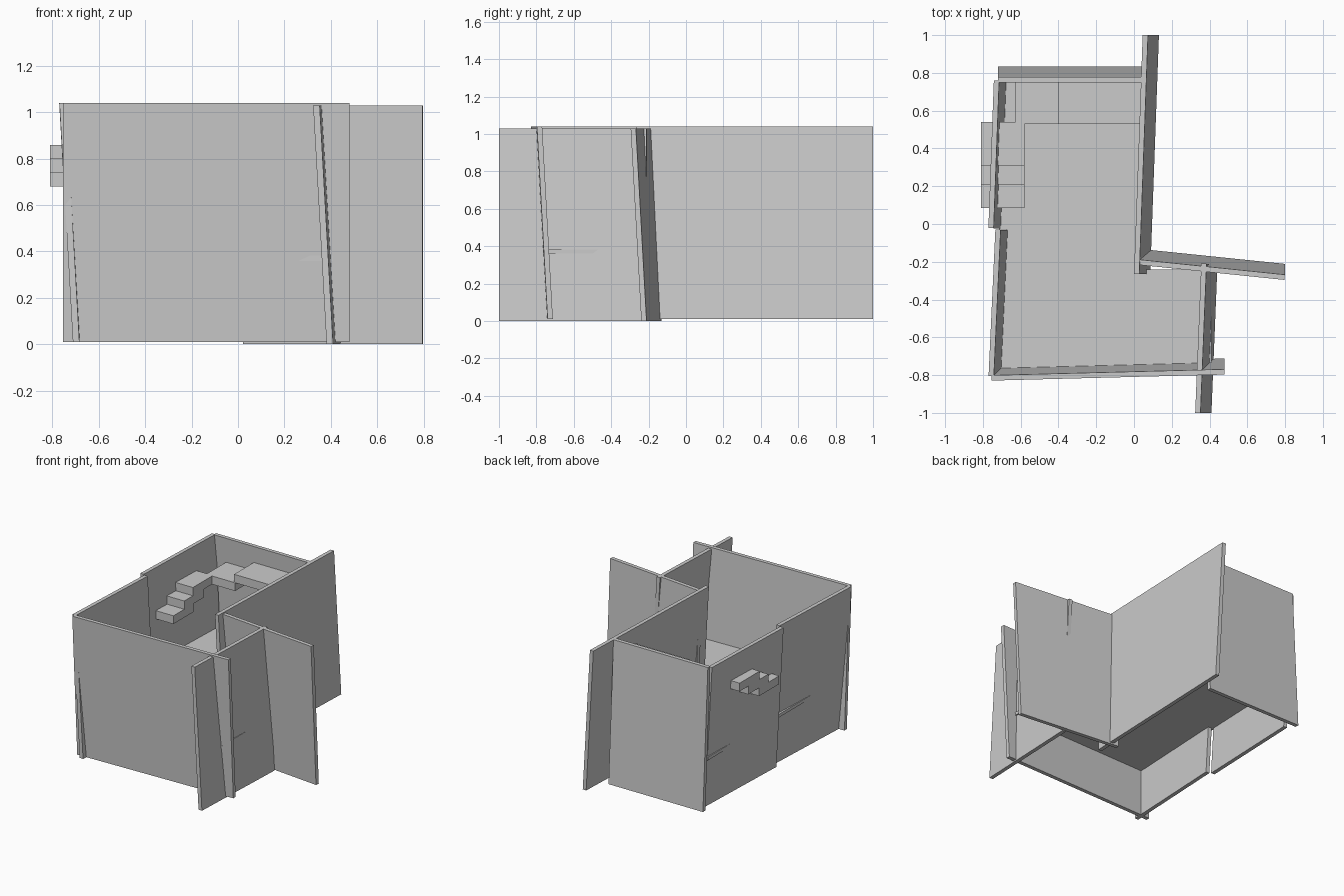
import bpy, bmesh
from mathutils import Vector

if "Cube" in bpy.data.objects:
    bpy.data.objects.remove(bpy.data.objects["Cube"])


def prism(name, bottom, top, z0, z1):
    """Solid between two matching outlines."""
    bm = bmesh.new()
    lo = [bm.verts.new((x, y, z0)) for x, y in bottom]
    hi = [bm.verts.new((x, y, z1)) for x, y in top]
    bm.faces.new(lo[::-1])
    bm.faces.new(hi)
    n = len(lo)
    for i in range(n):
        j = (i + 1) % n
        bm.faces.new((lo[i], lo[j], hi[j], hi[i]))
    bmesh.ops.recalc_face_normals(bm, faces=bm.faces)
    mesh = bpy.data.meshes.new(name)
    bm.to_mesh(mesh)
    bm.free()
    obj = bpy.data.objects.new(name, mesh)
    bpy.context.collection.objects.link(obj)
    return obj


def wall(name, a, b, lean, z0=0.01, height=1.03, thick=0.028):
    """Leaning slab: a-b is the top centre line, lean moves the bottom."""
    a, b, lean = Vector(a), Vector(b), Vector(lean)
    side = (b - a).normalized().orthogonal() * thick / 2
    top = [a - side, b - side, b + side, a + side]
    return prism(name, [p + lean for p in top], top, z0, z0 + height)


def block(name, x0, x1, y0, y1, z0, z1):
    outline = [(x0, y0), (x1, y0), (x1, y1), (x0, y1)]
    return prism(name, outline, outline, z0, z1)


# Walls, all leaning slightly from bottom to top
IN_X, IN_Y = (0.058, 0), (0, 0.057)
wall("front_wall", (-0.755, -0.815), (0.48, -0.783), IN_Y)
wall("back_wall", (-0.72, 0.763), (0.04, 0.763), IN_Y)
wall("left_wall_rear", (-0.728, 0.76), (-0.757, -0.022), IN_X)
wall("left_wall_front", (-0.72, -0.03), (-0.756, -0.805), IN_X)
wall("right_wall_rear", (0.014, -0.265), (0.06, 1.0), IN_X)
wall("right_wall_front", (0.338, -1.0), (0.37, -0.21), IN_X, z0=0.0)
wall("side_wall", (0.022, -0.202), (0.797, -0.282), IN_Y, z0=0.0)

# L-shaped floor
floor = [(-0.715, -0.765), (0.41, -0.765), (0.41, -0.24),
         (0.05, -0.24), (0.05, 0.77), (-0.715, 0.77)]
prism("floor", floor, floor, 0.36, 0.383)

# Steps rising along the left wall
for i, y in enumerate((0.085, 0.21, 0.31)):
    z = 0.68 + 0.06 * i
    block(f"step_{i + 1}", -0.81, -0.58, y, y + 0.23, z, z + 0.06)

# Landing and upper platform along the back wall
block("landing", -0.628, -0.395, 0.53, 0.76, 0.80, 0.86)
block("upper_platform", -0.402, 0.04, 0.53, 0.76, 0.86, 0.92)
